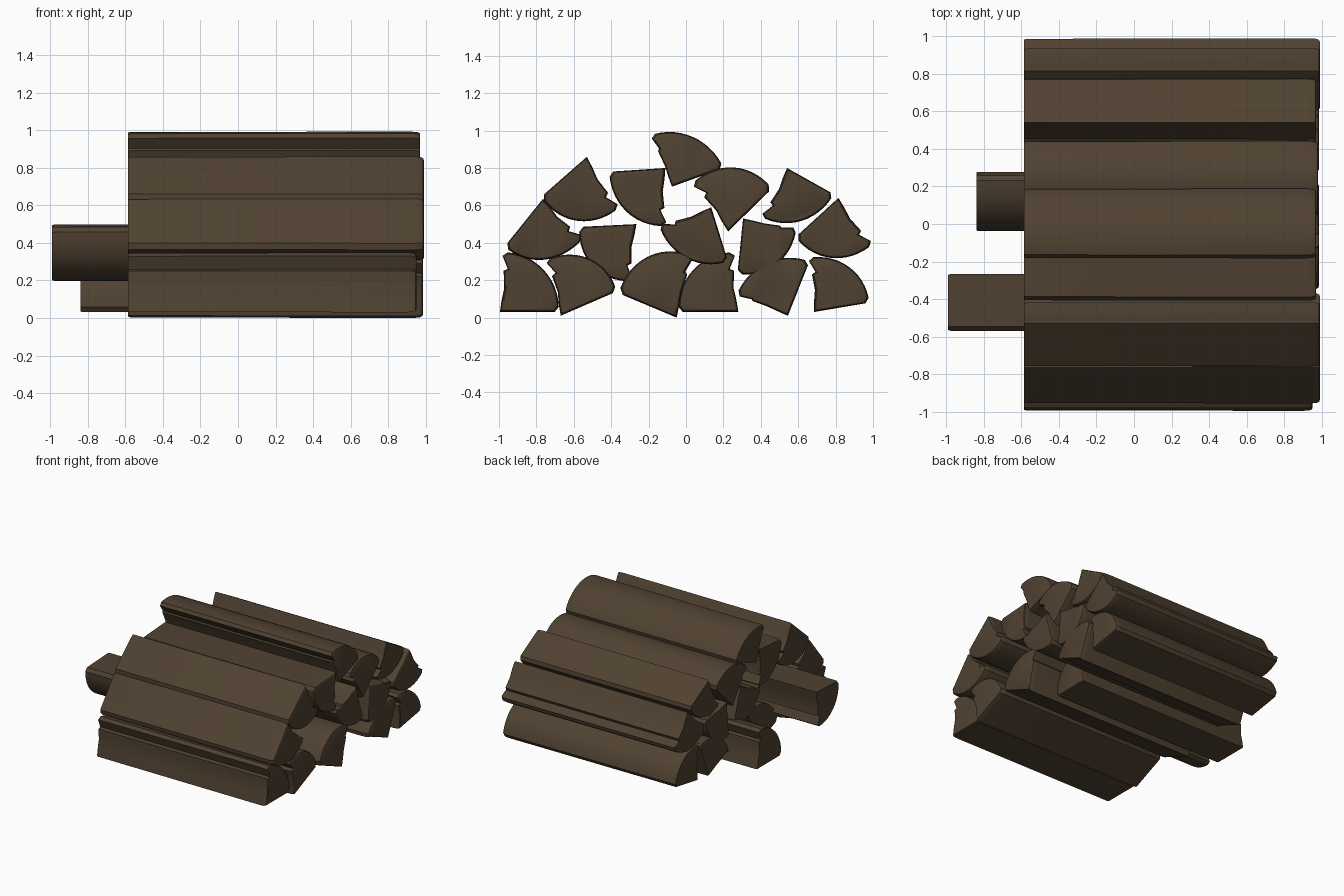
import bpy, bmesh, math
from mathutils import Vector

if "Cube" in bpy.data.objects:
    bpy.data.objects.remove(bpy.data.objects["Cube"])

bark = bpy.data.materials.new("dark_brown_wood")
bark.diffuse_color = (0.080, 0.054, 0.031, 1)
bark.use_nodes = True
bark.node_tree.nodes["Principled BSDF"].inputs["Base Color"].default_value = bark.diffuse_color


def split_log(name, apex, a, b, x0=-0.585, x1=0.985, notch=1.0):
    """Quarter log: apex, notched side to a, clean side to b, bark arc between."""
    c, a, b = Vector(apex), Vector(a), Vector(b)
    u, v = a - c, b - c
    pts = [c + u * s + v * t for s, t in ((0, 0), (0, 0.45), (0, 0.93))]
    # rounded bark arc from b to a
    for i in range(13):
        t = math.radians(5 + 80 * i / 12)
        pts.append(c + u * math.sin(t) + v * math.cos(t))
    # splintered step on the notched side
    for s, t in ((0.94, 0.0), (0.72, 0.10), (0.69, 0.03), (0.40, 0.055), (0.2, 0.02)):
        pts.append(c + u * s + v * t * notch)

    mid = c + (u + v) * 0.42
    bm = bmesh.new()
    rings = []
    # softened ends, slight taper toward -x
    for x, k in ((x0, 0.96), (x0 + 0.012, 0.985), (x1 - 0.05, 1.0),
                 (x1 - 0.018, 0.985), (x1 - 0.004, 0.95), (x1, 0.90)):
        ring = []
        for p in pts:
            q = mid + (p - mid) * k
            ring.append(bm.verts.new((x, q.x, q.y)))
        rings.append(ring)
    n = len(pts)
    for r, s in zip(rings, rings[1:]):
        for i in range(n):
            j = (i + 1) % n
            bm.faces.new((r[i], r[j], s[j], s[i]))
    bm.faces.new(rings[0])
    bm.faces.new(rings[-1])
    bmesh.ops.recalc_face_normals(bm, faces=bm.faces)
    me = bpy.data.meshes.new(name)
    bm.to_mesh(me)
    bm.free()
    me.materials.append(bark)
    ob = bpy.data.objects.new(name, me)
    bpy.context.collection.objects.link(ob)
    bpy.context.view_layer.objects.active = ob
    ob.select_set(True)
    bpy.ops.object.shade_smooth_by_angle(angle=math.radians(30))
    ob.select_set(False)


# bottom row
split_log("bottom_log_1", (-.995, .03), (-.98, .35), (-.68, .03), x1=.95)
split_log("bottom_log_2", (-.67, .01), (-.75, .31), (-.37, .14))
split_log("bottom_log_3", (-.05, 0), (.04, .33), (-.36, .13), notch=.6)
split_log("bottom_log_4", (.28, .03), (.26, .35), (-.04, .03), x0=-.84, x1=.73)
split_log("bottom_log_5", (.545, .01), (.27, .12), (.66, .30), notch=.3)
split_log("bottom_log_6", (.685, .03), (.655, .32), (.98, .08))

# second row
split_log("second_log_1", (-.765, .635), (-.545, .43), (-.97, .38), x1=.99)
split_log("second_log_2", (-.265, .50), (-.29, .195), (-.57, .485), x0=-.99, x1=.58)
split_log("second_log_3", (.135, .59), (-.145, .495), (.225, .30), notch=.8)
split_log("second_log_4", (.305, .53), (.59, .48), (.275, .235), notch=.4)
split_log("second_log_5", (.815, .64), (1.0, .395), (.585, .43), x1=.99)

# third row
split_log("third_log_1", (-.53, .86), (-.355, .59), (-.775, .645), x1=.99)
split_log("third_log_2", (-.11, .80), (-.105, .49), (-.41, .78), x1=.97)
split_log("third_log_3", (.225, .46), (.03, .715), (.46, .69), x1=.98)
split_log("third_log_4", (.54, .80), (.40, .54), (.79, .66), x1=.97)

# top
split_log("top_log", (-.075, .70), (-.19, .975), (.2, .80), x1=.97, notch=.5)
